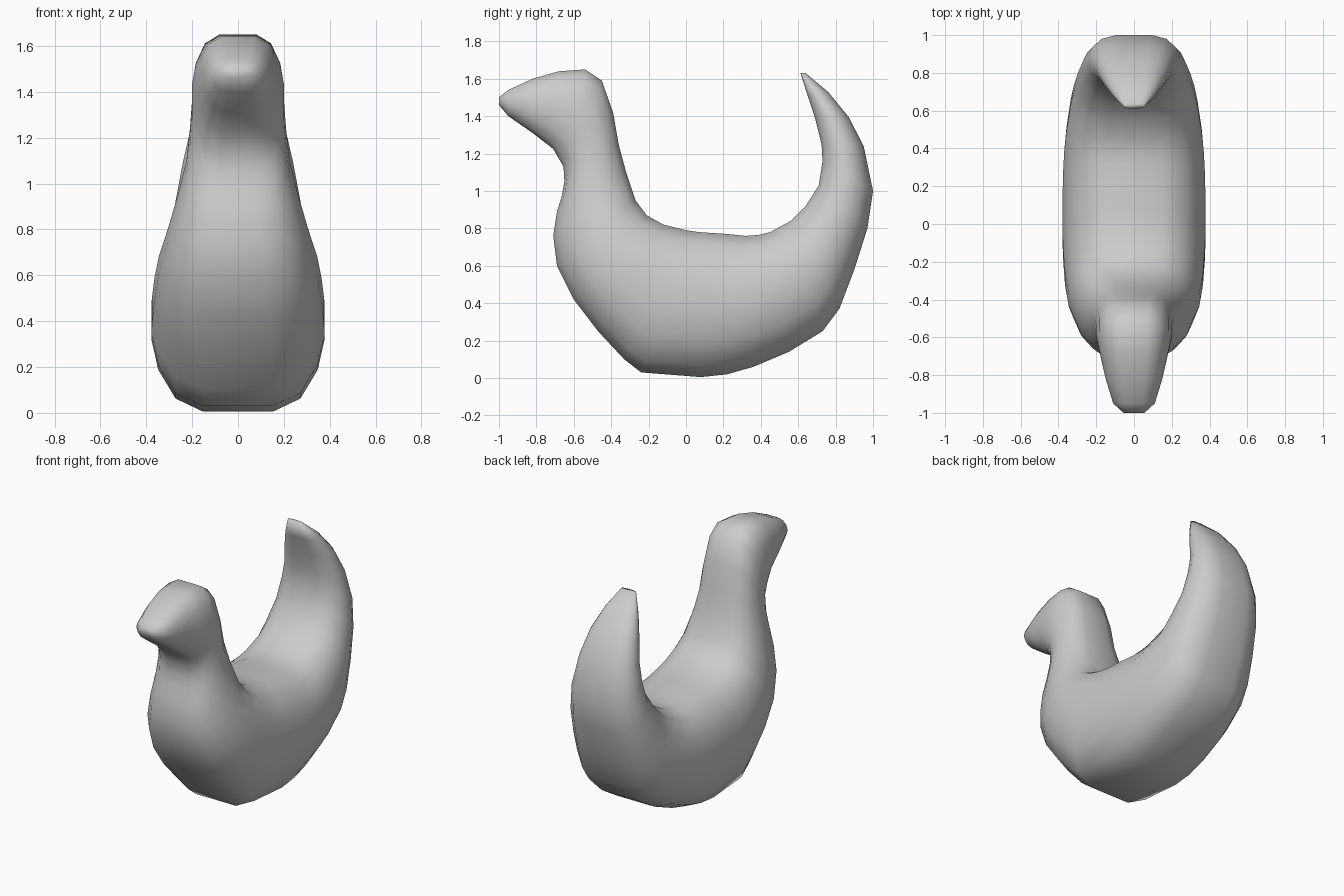
import bpy, bmesh

# Sections from head to tail: inner/top edge (y, z), outer/bottom edge (y, z), half width
SECTIONS = [
    (-1.00, 1.50, -1.00, 1.46, .055),
    (-.95, 1.54, -.95, 1.40, .11),
    (-.82, 1.60, -.82, 1.31, .15),
    (-.68, 1.64, -.71, 1.225, .178),
    (-.54, 1.65, -.655, 1.13, .20),
    (-.45, 1.59, -.65, 1.05, .20),
    (-.39, 1.42, -.665, .97, .21),
    (-.36, 1.25, -.69, .89, .225),
    (-.32, 1.10, -.71, .76, .26),
    (-.27, .95, -.69, .60, .305),
    (-.21, .87, -.60, .42, .345),
    (-.12, .82, -.47, .25, .365),
    (0, .79, -.33, .10, .375),
    (.07, .78, -.24, .03, .378),
    (.22, .77, .08, .005, .378),
    (.32, .76, .22, .02, .375),
    (.39, .765, .36, .06, .37),
    (.45, .78, .55, .14, .358),
    (.56, .84, .73, .25, .335),
    (.60, .88, .82, .37, .32),
    (.64, .92, .90, .58, .30),
    (.71, 1.03, .97, .80, .27),
    (.73, 1.16, 1.00, 1.00, .24),
    (.725, 1.25, .95, 1.24, .205),
    (.69, 1.39, .87, 1.395, .17),
    (.65, 1.51, .76, 1.53, .12),
    (.612, 1.63, .64, 1.63, .055),
]

# Rounded-square cross-section, one quarter mirrored to 16 points
quarter = [(1, .17), (.92, .52), (.72, .85), (.4, 1)]
half = quarter + [(-u, v) for u, v in reversed(quarter)]
ring_shape = half + [(-u, -v) for u, v in half]

# Loft the body
bm = bmesh.new()
rings = []
for yi, zi, yo, zo, w in SECTIONS:
    cy, cz, dy, dz = (yi + yo) / 2, (zi + zo) / 2, (yi - yo) / 2, (zi - zo) / 2
    rings.append([bm.verts.new((u * w, cy + v * dy, cz + v * dz)) for u, v in ring_shape])
n = len(ring_shape)
for a, b in zip(rings, rings[1:]):
    for i in range(n):
        j = (i + 1) % n
        bm.faces.new((a[i], a[j], b[j], b[i]))

# Close the beak and tail tips
bm.faces.new(rings[0])
bm.faces.new(rings[-1])
bmesh.ops.recalc_face_normals(bm, faces=bm.faces)
for f in bm.faces:
    f.smooth = True

mesh = bpy.data.meshes.new("bird_body")
bm.to_mesh(mesh)
bm.free()
bpy.context.collection.objects.link(bpy.data.objects.new("bird_body", mesh))
